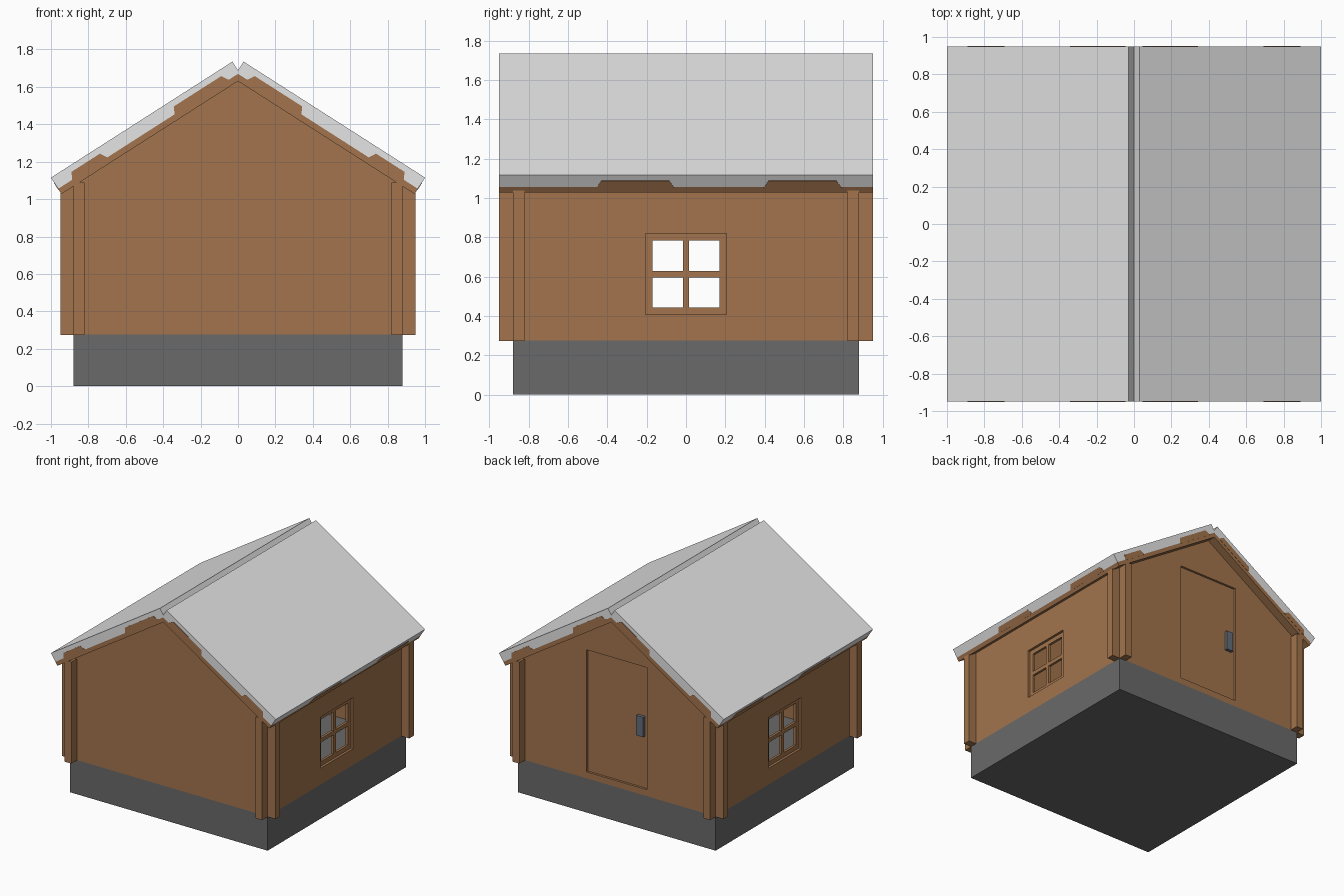
import bpy, bmesh, math
from mathutils import Vector

if "Cube" in bpy.data.objects:
    bpy.data.objects.remove(bpy.data.objects["Cube"])


def material(name, rgb):
    m = bpy.data.materials.new(name)
    m.diffuse_color = (*rgb, 1)
    m.use_nodes = True
    m.node_tree.nodes["Principled BSDF"].inputs["Base Color"].default_value = m.diffuse_color
    return m


WOOD = material("brown wood", (0.36, 0.175, 0.074))
STONE = material("dark grey stone", (0.142, 0.142, 0.142))
ROOF = material("light grey roof", (0.78, 0.78, 0.78))
METAL = material("blue grey metal", (0.13, 0.155, 0.19))


def finish(name, bm, mat):
    bmesh.ops.recalc_face_normals(bm, faces=bm.faces)
    me = bpy.data.meshes.new(name)
    bm.to_mesh(me)
    bm.free()
    me.materials.append(mat)
    ob = bpy.data.objects.new(name, me)
    bpy.context.collection.objects.link(ob)
    return ob


def add_prism(bm, points, offset):
    """Flat polygon pushed along the offset vector."""
    face = bm.faces.new([bm.verts.new(p) for p in points])
    ext = bmesh.ops.extrude_face_region(bm, geom=[face])["geom"]
    bmesh.ops.translate(bm, vec=Vector(offset),
                        verts=[v for v in ext if isinstance(v, bmesh.types.BMVert)])


def add_box(bm, x0, x1, y0, y1, z0, z1):
    add_prism(bm, [(x0, y0, z0), (x1, y0, z0), (x1, y1, z0), (x0, y1, z0)], (0, 0, z1 - z0))


def box(name, mat, *b):
    bm = bmesh.new()
    add_box(bm, *b)
    return finish(name, bm, mat)


def cut(ob, *b):
    """Cut a box shaped hole and remove the cutter."""
    cutter = box("cutter", WOOD, *b)
    cutter.hide_render = True
    mod = ob.modifiers.new("cut", 'BOOLEAN')
    mod.operation, mod.solver, mod.object = 'DIFFERENCE', 'EXACT', cutter
    bpy.context.view_layer.objects.active = ob
    bpy.ops.object.modifier_apply(modifier=mod.name)
    bpy.data.objects.remove(cutter)


FLOOR, INNER, OUTER, END = 0.275, 0.82, 0.88, 0.95

# Foundation
box("foundation", STONE, -OUTER, OUTER, -OUTER, OUTER, 0, FLOOR)

# Gable walls, their ends cross the side walls at the corners
for name, y in (("front_wall", -OUTER), ("back_wall", INNER)):
    bm = bmesh.new()
    outline = [(-END, 0.273), (END, 0.273), (END, 1.042), (0, 1.645), (-END, 1.042)]
    add_prism(bm, [(x, y, z) for x, z in outline], (0, OUTER - INNER, 0))
    wall = finish(name, bm, WOOD)

# Recessed door and handle in the back wall
cut(wall, -0.27, 0.27, 0.862, 1.0, 0.327, 1.31)
box("door_handle", METAL, -0.24, -0.178, 0.85, 0.888, 0.745, 0.905)

# Side walls with recessed four-pane windows
WZ, WH = 0.612, 0.206
for side, s in (("left", -1), ("right", 1)):
    def span(a, b):
        return sorted((s * a, s * b))
    wall = box(side + "_wall", WOOD, *span(INNER, OUTER), -END, END, 0.273, 1.09)
    cut(wall, *span(0.7, 1.0), -WH, WH, WZ - WH, WZ + WH)
    bm = bmesh.new()
    for lo, hi in ((-WH, -0.17), (-0.016, 0.016), (0.17, WH)):
        add_box(bm, *span(0.84, 0.86), lo, hi, WZ - WH, WZ + WH)
        add_box(bm, *span(0.84, 0.86), -WH, WH, WZ + lo, WZ + hi)
    finish(side + "_window_frame", bm, WOOD)

# Roof: s runs up the slope from the eave, d goes down into the slab
ANG = math.atan2(0.62, 0.97)
C, S = math.cos(ANG), math.sin(ANG)
LENGTH, GREY, THICK, BUMP = 0.97 / C, 0.071, 0.104, 0.033
RIDGE = 1.115 + S / C


def slope(s, d):
    return (-1 + s * C + d * S, 1.115 + s * S - d * C)


grey_profile = [slope(0, 0), slope(LENGTH, 0), (0, RIDGE - 0.066),
                (0, RIDGE - GREY / C), slope(0, GREY)]
wood_profile = [slope(0, GREY), (0, RIDGE - GREY / C),
                (0, RIDGE - THICK / C), slope(0, THICK)]
for side, m in (("left", 1), ("right", -1)):
    for part, profile, mat in (("roof_cover", grey_profile, ROOF),
                               ("roof_boards", wood_profile, WOOD)):
        bm = bmesh.new()
        add_prism(bm, [(m * x, -END, z) for x, z in profile], (0, 2 * END, 0))
        finish(side + "_" + part, bm, mat)

    # Raised board tabs overlapping the cover on both gables and the eave
    bm = bmesh.new()
    for a, b in ((0.085, 0.315), (0.735, 1.085)):
        tab = [slope(a, GREY + 0.005), slope(a + 0.025, BUMP),
               slope(b - 0.025, BUMP), slope(b, GREY + 0.005)]
        for g in (-1, 1):
            add_prism(bm, [(m * x, g * (END - 0.002), z) for x, z in tab], (0, g * 0.004, 0))
    for a, b in ((-0.455, -0.06), (0.395, 0.79)):
        tab = [(a, GREY + 0.005), (a + 0.025, BUMP), (b - 0.025, BUMP), (b, GREY + 0.005)]
        pts = []
        for y, d in tab:
            x, z = slope(0.002, d)
            pts.append((m * x, y, z))
        add_prism(bm, pts, (-m * 0.004 * C, 0, -0.004 * S))
    finish(side + "_roof_tabs", bm, WOOD)
